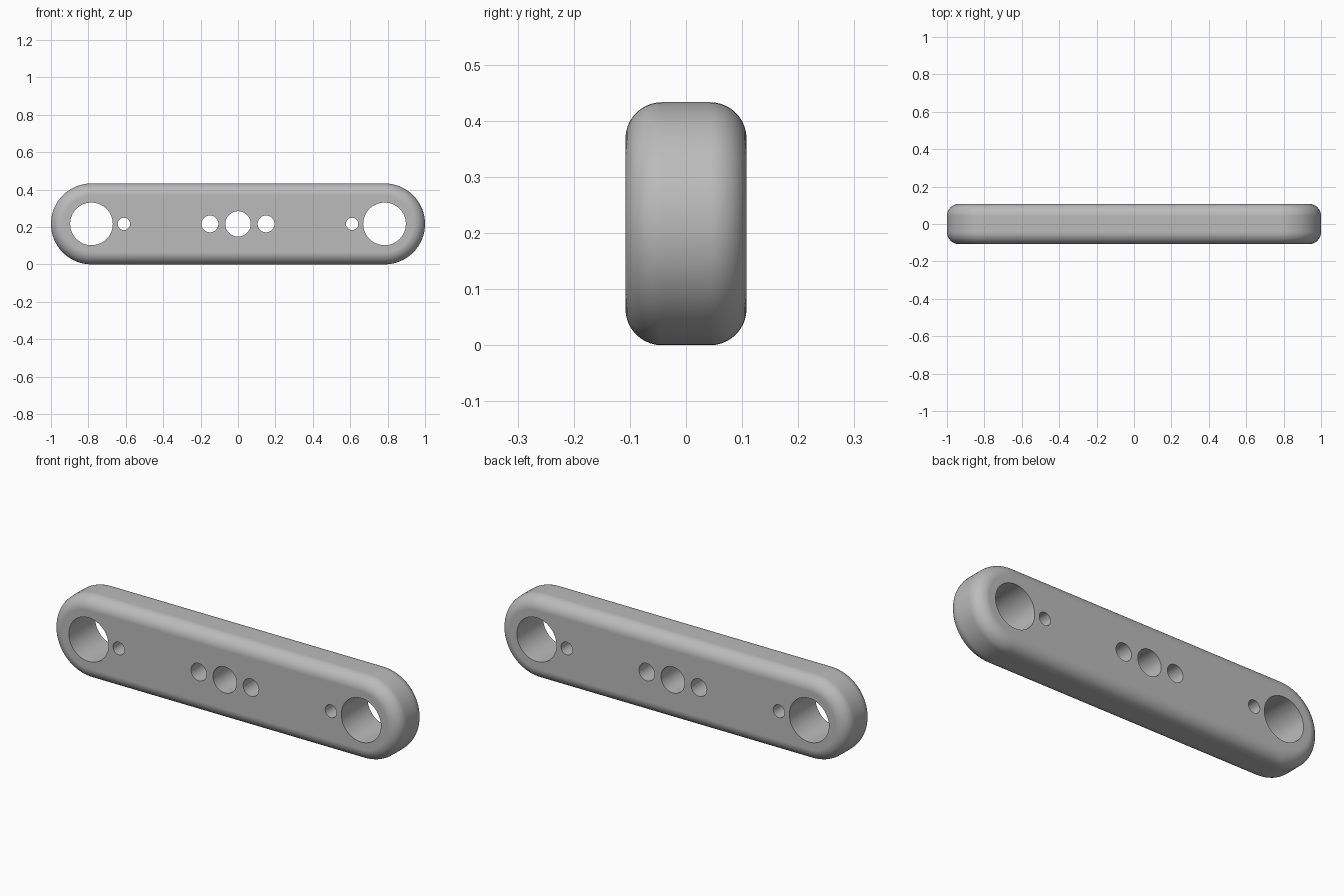
import bpy, bmesh, math

cube = bpy.data.objects.get("Cube")
if cube:
    bpy.data.objects.remove(cube, do_unlink=True)

R = 0.2165          # end radius, half the height
HALF_DEPTH = 0.108
ROUND = 0.065       # edge rounding
END_X = 1 - R       # centre of each rounded end
ARC, STEPS = 32, 10

grey = bpy.data.materials.new("plain grey")
grey.use_nodes = True
grey.diffuse_color = (0.5, 0.5, 0.5, 1)
grey.node_tree.nodes["Principled BSDF"].inputs["Base Color"].default_value = (0.5, 0.5, 0.5, 1)


def make_object(name, bm):
    bmesh.ops.recalc_face_normals(bm, faces=bm.faces)
    mesh = bpy.data.meshes.new(name)
    bm.to_mesh(mesh)
    bm.free()
    mesh.materials.append(grey)
    obj = bpy.data.objects.new(name, mesh)
    bpy.context.collection.objects.link(obj)
    return obj


def skin(bm, rings):
    """Join matching rings of points into a closed solid."""
    loops = [[bm.verts.new(p) for p in ring] for ring in rings]
    n = len(loops[0])
    for a, b in zip(loops, loops[1:]):
        for i in range(n):
            j = (i + 1) % n
            bm.faces.new((a[i], a[j], b[j], b[i]))
    bm.faces.new(loops[0])
    bm.faces.new(loops[-1])


def stadium(r, y):
    pts = []
    for side in (1, -1):
        for i in range(ARC + 1):
            a = math.pi * (i / ARC - 0.5)
            pts.append((side * (END_X + r * math.cos(a)), y, R + side * r * math.sin(a)))
    return pts


def circle(x, r, y, n=48):
    return [(x + r * math.cos(math.tau * i / n), y, R + r * math.sin(math.tau * i / n))
            for i in range(n)]


# Long bar with round ends and rounded rims
angles = [math.pi / 2 * i / STEPS for i in range(STEPS + 1)]
front = [(R - ROUND * (1 - math.sin(a)), -HALF_DEPTH + ROUND * (1 - math.cos(a))) for a in angles]
profile = front + [(r, -y) for r, y in reversed(front)]
bm = bmesh.new()
skin(bm, [stadium(r, y) for r, y in profile])
bar = make_object("link_bar", bm)

# Through holes: pivot bores, pin holes, bolt holes and centre hole
bm = bmesh.new()
for x, r in ((END_X, 0.114), (0.61, 0.033), (0.15, 0.045)):
    for side in (1, -1):
        skin(bm, [circle(side * x, r, y) for y in (-0.2, 0.2)])
skin(bm, [circle(0, 0.068, y) for y in (-0.2, 0.2)])
cutter = make_object("hole_cutter", bm)
cutter.hide_render = True

bpy.ops.object.select_all(action="DESELECT")
bpy.context.view_layer.objects.active = bar
bar.select_set(True)
cut = bar.modifiers.new("holes", "BOOLEAN")
cut.operation = "DIFFERENCE"
cut.solver = "EXACT"
cut.object = cutter
bpy.ops.object.modifier_apply(modifier=cut.name)
bpy.data.objects.remove(cutter, do_unlink=True)

# Smooth rims, crisp hole edges, flat faces
bpy.ops.object.shade_smooth_by_angle(angle=math.radians(35))
normals = bar.modifiers.new("flat_faces", "WEIGHTED_NORMAL")
normals.keep_sharp = True
